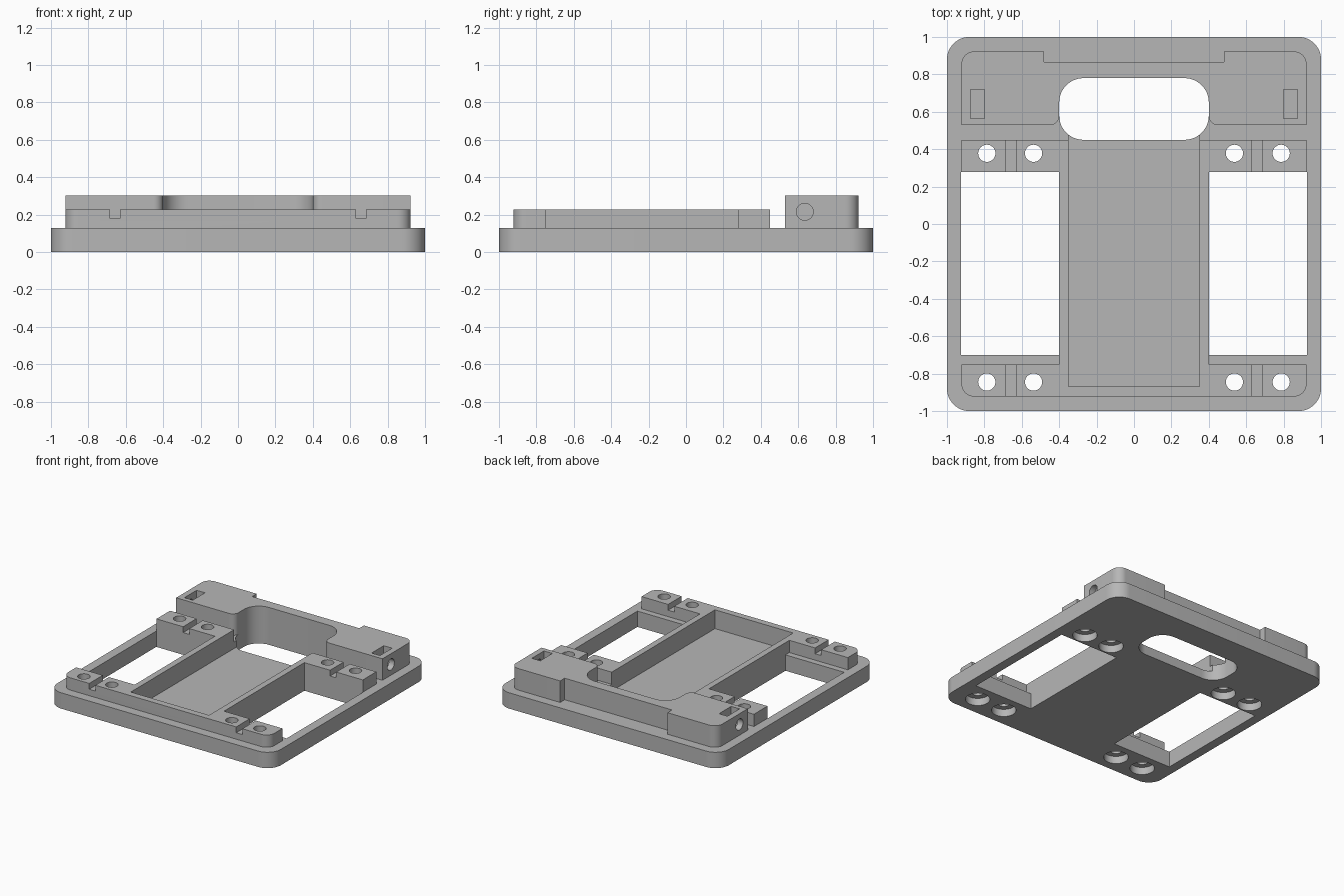
import bpy
import bmesh
from math import pi, sin, cos
from mathutils import Matrix, Vector

default = bpy.data.objects.get("Cube")
if default:
    bpy.data.objects.remove(default, do_unlink=True)

grey = bpy.data.materials.new("plain grey")
grey.use_nodes = True
colour = (0.47, 0.47, 0.47, 1)
grey.diffuse_color = colour
grey.node_tree.nodes["Principled BSDF"].inputs["Base Color"].default_value = colour

PLATE, FRAME, BLOCK = 0.128, 0.227, 0.302   # top height of each layer
POCKET = 0.075                              # floor of the central pocket


def fillet(corners, steps=12):
    """Outline from right-angled corners given as (x, y, radius)."""
    out = []
    for i, (x, y, r) in enumerate(corners):
        p = Vector((x, y))
        if r == 0:
            out.append(p)
            continue
        before = (Vector(corners[i - 1][:2]) - p).normalized()
        after = (Vector(corners[(i + 1) % len(corners)][:2]) - p).normalized()
        centre = p + r * (before + after)
        for k in range(steps + 1):
            t = pi / 2 * k / steps
            out.append(centre - r * (after * cos(t) + before * sin(t)))
    return out


def finish(name, bm):
    bmesh.ops.recalc_face_normals(bm, faces=bm.faces)
    mesh = bpy.data.meshes.new(name)
    bm.to_mesh(mesh)
    bm.free()
    mesh.materials.append(grey)
    ob = bpy.data.objects.new(name, mesh)
    bpy.context.collection.objects.link(ob)
    return ob


def prism(name, corners, z0, z1):
    bm = bmesh.new()
    face = bm.faces.new([bm.verts.new((p.x, p.y, z0)) for p in fillet(corners)])
    top = bmesh.ops.extrude_face_region(bm, geom=[face])["geom"]
    verts = [v for v in top if isinstance(v, bmesh.types.BMVert)]
    bmesh.ops.translate(bm, verts=verts, vec=(0, 0, z1 - z0))
    return finish(name, bm)


def box(name, x0, x1, y0, y1, z0, z1, r=0):
    return prism(name, [(x0, y0, r), (x1, y0, r), (x1, y1, r), (x0, y1, r)], z0, z1)


def cylinder(name, centre, radius, depth, along_x=False):
    bm = bmesh.new()
    turn = Matrix.Rotation(pi / 2 if along_x else 0, 4, 'Y')
    bmesh.ops.create_cone(bm, cap_ends=True, segments=40, radius1=radius, radius2=radius,
                          depth=depth, matrix=Matrix.Translation(centre) @ turn)
    return finish(name, bm)


def carve(ob, cutters):
    for cutter in cutters:
        mod = ob.modifiers.new("cut", 'BOOLEAN')
        mod.operation, mod.solver, mod.object = 'DIFFERENCE', 'EXACT', cutter
    graph = bpy.context.evaluated_depsgraph_get()
    mesh = bpy.data.meshes.new_from_object(ob.evaluated_get(graph))
    ob.modifiers.clear()
    ob.data = mesh


def sides(build, x0, x1, *rest):
    """The same box cutter on both sides of the centre line."""
    return [build("cutter", x0, x1, *rest), build("cutter", -x1, -x0, *rest)]


# Solid layers
base_plate = box("base_plate", -1, 1, -1, 1, 0, PLATE, 0.12)
raised_frame = prism("raised_frame", [(-0.923, -0.923, 0.07), (0.923, -0.923, 0.07),
                                      (0.923, 0.45, 0), (-0.923, 0.45, 0)], PLATE, FRAME)

# Rear block, wrapped around the oval opening and notched at the back
half = [(0.4, 0.78, 0.13), (0.4, 0.528, 0.05), (0.923, 0.528, 0),
        (0.923, 0.923, 0.07), (0.48, 0.923, 0), (0.48, 0.865, 0)]
rear_block = prism("rear_block", half + [(-x, y, r) for x, y, r in reversed(half)],
                   PLATE, BLOCK)

# Cutters
pocket = box("cutter", -0.35, 0.35, -0.87, 0.6, POCKET, 1)
oval = box("cutter", -0.4, 0.4, 0.45, 0.78, -1, 1, 0.13)
windows = sides(box, 0.4, 0.925, -0.7, 0.277, -1, 1)
bays = sides(box, 0.4, 1.2, -0.75, 0.277, 0, 1)
grooves = sides(box, 0.63, 0.685, -1.2, 1.2, 0.18, 1)
nut_slots = sides(box, 0.8, 0.875, 0.565, 0.72, 0.15, 1)
side_holes = [cylinder("cutter", (s * 0.9, 0.635, 0.215), 0.045, 0.2, True) for s in (-1, 1)]
spots = [(s * x, y) for s in (-1, 1) for x in (0.537, 0.787) for y in (0.378, -0.845)]
screw_holes = [cylinder("cutter", (x, y, 0), 0.046, 2) for x, y in spots]
counterbores = [cylinder("cutter", (x, y, 0), 0.09, 0.12) for x, y in spots]

carve(base_plate, [pocket, oval] + windows + screw_holes + counterbores)
carve(raised_frame, [pocket] + bays + grooves + screw_holes)
carve(rear_block, nut_slots + side_holes)

for ob in [pocket, oval] + windows + bays + grooves + nut_slots + side_holes + screw_holes + counterbores:
    bpy.data.objects.remove(ob, do_unlink=True)

# Smooth rounded corners and holes, keep hard edges
bpy.ops.object.select_all(action='DESELECT')
for ob in (base_plate, raised_frame, rear_block):
    ob.select_set(True)
bpy.context.view_layer.objects.active = base_plate
bpy.ops.object.shade_smooth_by_angle(angle=pi / 6)
